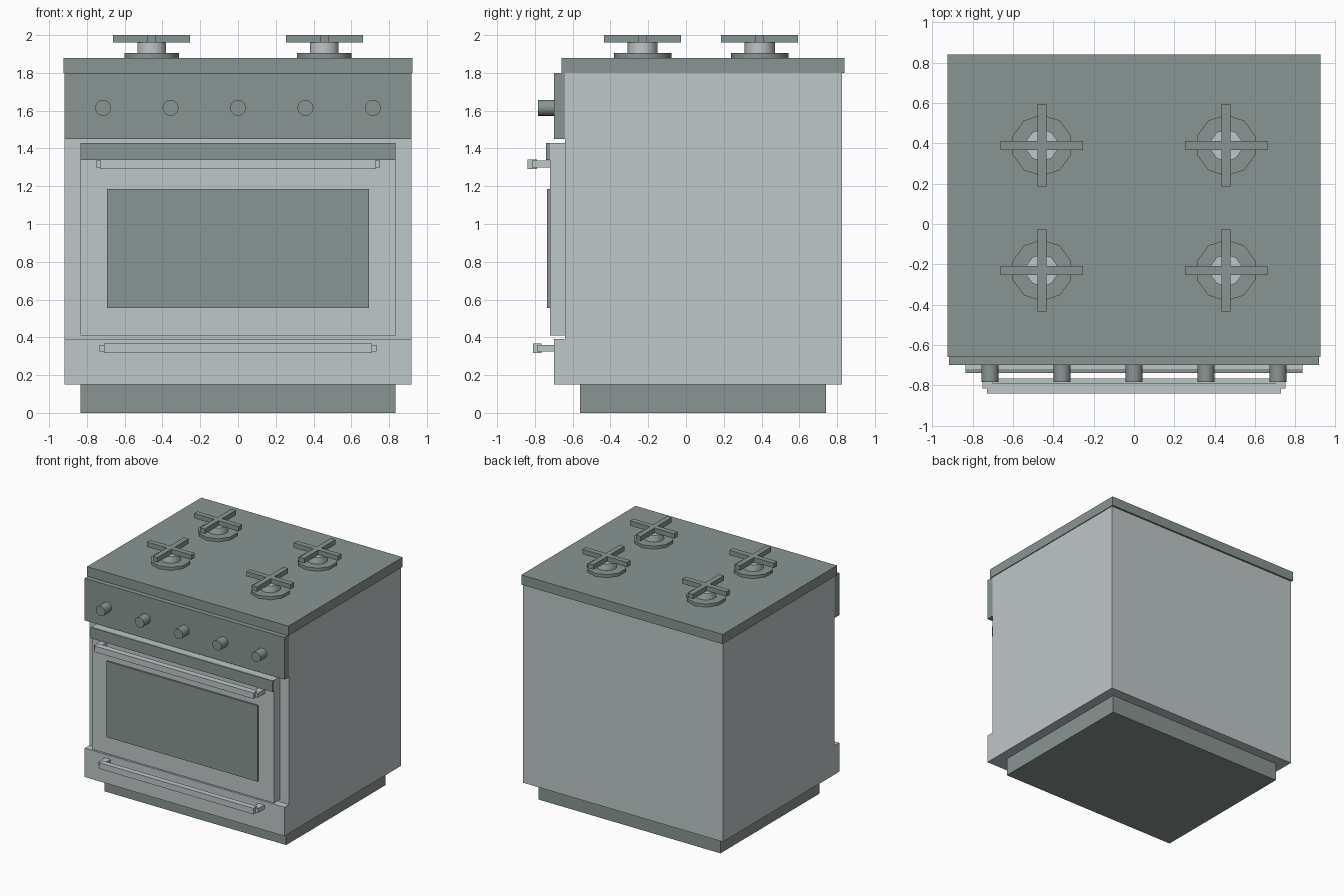
import bpy, math

if "Cube" in bpy.data.objects:
    bpy.data.objects.remove(bpy.data.objects["Cube"])


def material(name, rgb):
    m = bpy.data.materials.new(name)
    m.diffuse_color = (*rgb, 1)
    m.use_nodes = True
    m.node_tree.nodes["Principled BSDF"].inputs["Base Color"].default_value = m.diffuse_color
    return m


LIGHT = material("light_metal", (0.52, 0.57, 0.58))
DARK = material("dark_metal", (0.25, 0.30, 0.29))


def box(name, x, y, z, mat):
    """Box from (min, max) ranges on each axis."""
    bpy.ops.mesh.primitive_cube_add(size=1)
    o = bpy.context.object
    o.name = name
    for v in o.data.vertices:
        v.co = [r[0] if c < 0 else r[1] for c, r in zip(v.co, (x, y, z))]
    o.data.materials.append(mat)
    return o


def cylinder(name, center, radius, depth, sides, mat, rot=(0, 0, 0)):
    bpy.ops.mesh.primitive_cylinder_add(vertices=sides, radius=radius, depth=depth,
                                        location=center, rotation=rot)
    o = bpy.context.object
    o.name = name
    o.data.materials.append(mat)
    bpy.ops.object.shade_smooth_by_angle(angle=math.radians(50))
    return o


def handle(name, half, y_front, y_back, z, base_y):
    """Horizontal bar carried by two posts that peek out past its ends."""
    box(name + "_bar", (-half, half), (y_front, y_back), (z - 0.025, z + 0.025), LIGHT)
    for s, side in ((-1, "left"), (1, "right")):
        xs = sorted((s * (half - 0.03), s * (half + 0.022)))
        box(f"{name}_post_{side}", xs, (y_front + 0.025, base_y), (z - 0.018, z + 0.018), LIGHT)


# Main casing
box("plinth", (-0.835, 0.835), (-0.56, 0.74), (0, 0.15), DARK)
box("body", (-0.918, 0.918), (-0.64, 0.825), (0.15, 1.80), LIGHT)
box("cooktop", (-0.925, 0.925), (-0.66, 0.84), (1.80, 1.88), DARK)
box("control_panel", (-0.918, 0.918), (-0.70, -0.64), (1.45, 1.80), DARK)
box("drawer", (-0.918, 0.918), (-0.70, -0.64), (0.15, 0.39), LIGHT)

# Oven door
box("oven_door", (-0.835, 0.835), (-0.72, -0.64), (0.41, 1.43), LIGHT)
box("door_top_strip", (-0.835, 0.835), (-0.74, -0.72), (1.34, 1.43), DARK)
box("oven_window", (-0.693, 0.693), (-0.735, -0.72), (0.555, 1.185), DARK)

# Handles
handle("door_handle", 0.73, -0.84, -0.79, 1.317, -0.72)
handle("drawer_handle", 0.71, -0.81, -0.765, 0.342, -0.70)

# Control knobs
for i in range(5):
    cylinder(f"knob_{i + 1}", (-0.714 + 0.357 * i, -0.742, 1.615), 0.042, 0.085, 20, DARK,
             (math.pi / 2, 0, 0))

# Burners with crossed pan supports
for row, y in (("front", -0.23), ("back", 0.39)):
    for side, x in (("left", -0.457), ("right", 0.457)):
        tag = f"{row}_{side}"
        cylinder(f"burner_ring_{tag}", (x, y, 1.8925), 0.152, 0.025, 10, DARK)
        cylinder(f"burner_cap_{tag}", (x, y, 1.9325), 0.08, 0.055, 10, LIGHT)
        box(f"support_x_{tag}", (x - 0.204, x + 0.204), (y - 0.022, y + 0.022), (1.96, 2.0), DARK)
        for s, part in ((-1, "near"), (1, "far")):
            ys = sorted((y + s * 0.022, y + s * 0.204))
            box(f"support_{part}_{tag}", (x - 0.022, x + 0.022), ys, (1.96, 2.0), DARK)
